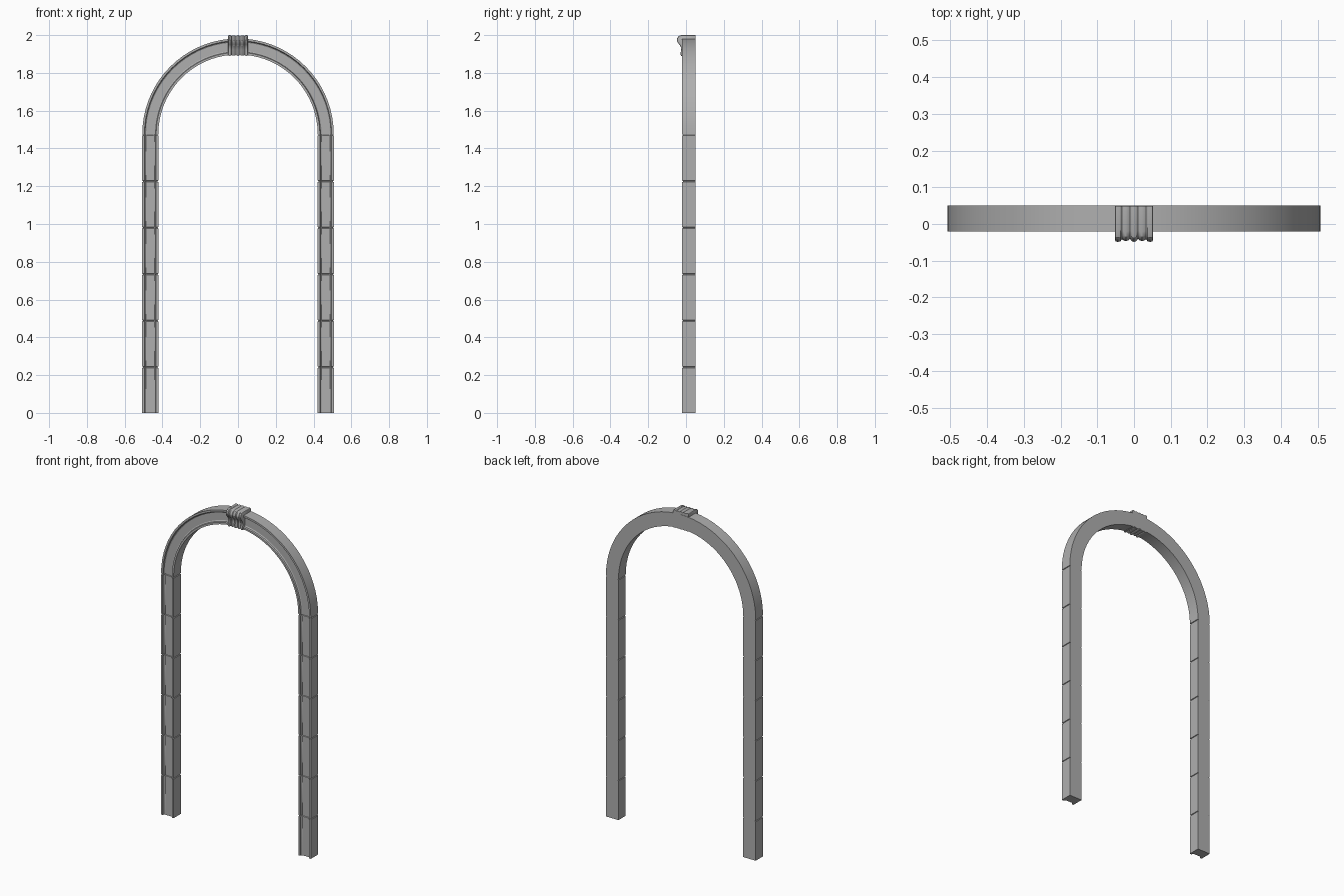
import bpy
import bmesh
from math import pi, cos, sin, radians

cube = bpy.data.objects.get("Cube")
if cube:
    bpy.data.objects.remove(cube, do_unlink=True)

stone = bpy.data.materials.new("grey_stone")
stone.use_nodes = True
GREY = (0.43, 0.43, 0.43, 1)
stone.diffuse_color = GREY
stone.node_tree.nodes["Principled BSDF"].inputs["Base Color"].default_value = GREY


def loft(name, rings):
    """Skin a list of closed rings of points and cap both ends."""
    bm = bmesh.new()
    loops = [[bm.verts.new(p) for p in ring] for ring in rings]
    n = len(loops[0])
    for a, b in zip(loops, loops[1:]):
        for i in range(n):
            j = (i + 1) % n
            bm.faces.new((a[i], a[j], b[j], b[i]))
    bm.faces.new(loops[0])
    bm.faces.new(loops[-1])
    bmesh.ops.recalc_face_normals(bm, faces=bm.faces)
    mesh = bpy.data.meshes.new(name)
    bm.to_mesh(mesh)
    bm.free()
    mesh.materials.append(stone)
    obj = bpy.data.objects.new(name, mesh)
    bpy.context.collection.objects.link(obj)
    bpy.ops.object.select_all(action="DESELECT")
    obj.select_set(True)
    bpy.context.view_layer.objects.active = obj
    bpy.ops.object.shade_smooth_by_angle(angle=radians(30))
    return obj


SPRING = 1.475              # height where the arch starts
INNER, OUTER = 0.422, 0.507
BACK, FRONT = 0.05, -0.02
MID = (INNER + OUTER) / 2

# Moulding section, as (offset from centre line, y): raised rims, sunken panel
half = [(0.0425, BACK), (0.0425, FRONT), (0.031, FRONT), (0.028, -0.012), (0.022, -0.008)]
section = half + [(-u, y) for u, y in reversed(half)]


def ring(angle, drop=0, inset=0):
    points = []
    for u, y in section:
        r = MID + u - (inset if u > 0 else -inset)
        depth = y if y == BACK else y + inset
        points.append((r * cos(angle), depth, SPRING + r * sin(angle) - drop))
    return points


# Legs: six blocks divided by shallow joints
BLOCK = SPRING / 6


def leg(side, angle):
    rings = [ring(angle, SPRING)]
    for k in range(1, 7):
        drop = SPRING - k * BLOCK
        rings += [ring(angle, drop + 0.007), ring(angle, drop + 0.005, 0.004),
                  ring(angle, drop + 0.002, 0.004), ring(angle, drop)]
    loft(side + "_leg", rings)


leg("left", 0)
leg("right", pi)

# Round arch
STEPS = 36
loft("arch", [ring(pi * i / STEPS) for i in range(STEPS + 1)])

# Keystone: scroll outline (y, z), swelling and shrinking into vertical flutes
scroll = [(0.05, 2.0), (-0.022, 2.0), (-0.036, 1.996), (-0.045, 1.986), (-0.048, 1.974),
          (-0.044, 1.962), (-0.034, 1.95), (-0.027, 1.94), (-0.025, 1.92),
          (-0.028, 1.905), (-0.026, 1.89), (0.05, 1.89)]
flutes = [(0.052, 0.93), (0.050, 0.98), (0.044, 1), (0.037, 0.98), (0.033, 0.92),
          (0.029, 0.95), (0.022, 0.98), (0.015, 0.95), (0.011, 0.91), (0.007, 0.97)]
flutes = [(-x, s) for x, s in flutes] + [(0, 1)] + flutes[::-1]
loft("keystone", [[(x, 0.049 + (y - BACK) * s, 1.945 + (z - 1.945) * s) for y, z in scroll]
                  for x, s in flutes])
